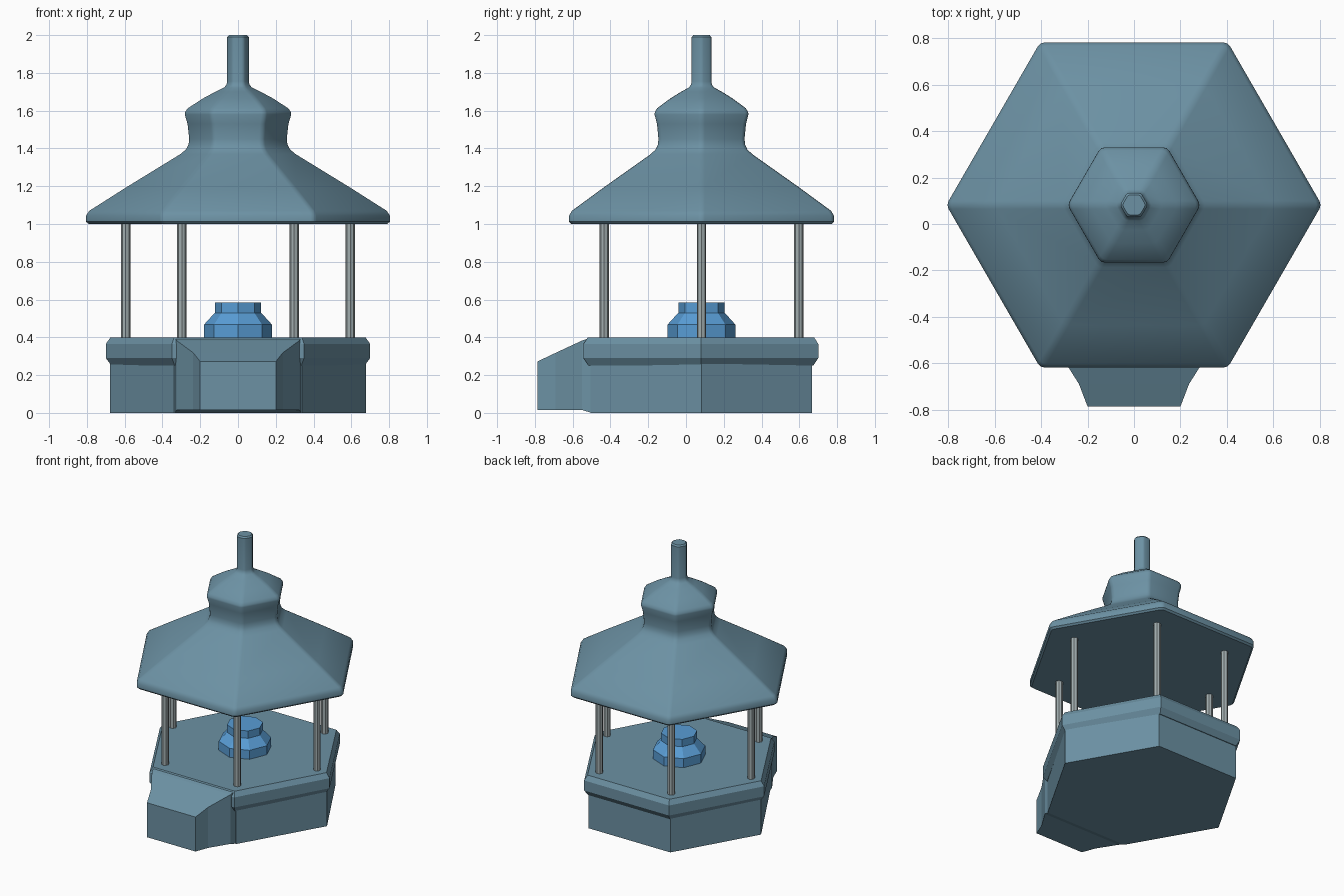
import bpy, math
from mathutils import Vector

if "Cube" in bpy.data.objects:
    bpy.data.objects.remove(bpy.data.objects["Cube"])

CY = 0.082  # pavilion centre in y


def mat(name, col):
    m = bpy.data.materials.new(name)
    m.diffuse_color = (*col, 1)
    m.use_nodes = True
    m.node_tree.nodes["Principled BSDF"].inputs["Base Color"].default_value = m.diffuse_color
    return m


TEAL = mat("slate_teal", (0.15, 0.285, 0.37))
BLUE = mat("bright_blue", (0.10, 0.34, 0.67))
GREY = mat("steel_grey", (0.36, 0.42, 0.43))


def polygon(n, r, corner=0.0):
    """Regular polygon with a vertex on +x and optionally softened corners."""
    pts = [Vector((math.cos(2 * math.pi * i / n), math.sin(2 * math.pi * i / n))) * r
           for i in range(n)]
    if not corner:
        return pts
    out = []
    for i, p in enumerate(pts):
        a = p + (pts[i - 1] - p).normalized() * corner
        b = p + (pts[(i + 1) % n] - p).normalized() * corner
        out += [a, (a + b) * 0.25 + p * 0.5, b]
    return out


def loft(name, rings, material, smooth=None):
    """Skin a stack of equal-length rings and cap both ends."""
    n = len(rings[0])
    verts = [v for r in rings for v in r]
    faces = [list(range(n))[::-1], [len(verts) - n + i for i in range(n)]]
    for k in range(len(rings) - 1):
        for i in range(n):
            j = (i + 1) % n
            faces.append([k * n + i, k * n + j, (k + 1) * n + j, (k + 1) * n + i])
    me = bpy.data.meshes.new(name)
    me.from_pydata(verts, [], faces)
    me.materials.append(material)
    ob = bpy.data.objects.new(name, me)
    bpy.context.collection.objects.link(ob)
    if smooth:
        bpy.ops.object.select_all(action='DESELECT')
        ob.select_set(True)
        bpy.context.view_layer.objects.active = ob
        bpy.ops.object.shade_smooth_by_angle(angle=math.radians(smooth))
    return ob


def stack(name, profile, n, material, soft=0.0, smooth=None, ys=1.0, at=(0, CY)):
    """Polygonal tower from (radius, height) pairs."""
    rings = []
    for r, z in profile:
        pts = polygon(n, r, min(soft, r * 0.2))
        rings.append([(at[0] + p.x, at[1] + p.y * ys, z) for p in pts])
    return loft(name, rings, material, smooth)


# plinth and its floor slab
stack("plinth", [(0.677, 0), (0.677, 0.26)], 6, TEAL)
stack("floor_slab", [(0.67, 0.25), (0.70, 0.29), (0.70, 0.365), (0.675, 0.4)],
      6, TEAL, ys=1.025, at=(0, 0.079))

# entrance ramp: half width, y, bottom z, top z
ramp = [(0.335, -0.50, 0.0, 0.4), (0.325, -0.55, 0.015, 0.383),
        (0.237, -0.69, 0.015, 0.318), (0.2, -0.787, 0.015, 0.272)]
loft("entrance_ramp", [[(-w, y, b), (w, y, b), (w, y, t), (-w, y, t)][::-1]
                       for w, y, b, t in reversed(ramp)], TEAL)

# two-tier roof with finial
stack("roof", [(0.795, 1.0), (0.809, 1.012), (0.809, 1.045), (0.792, 1.07),
               (0.60, 1.192), (0.31, 1.37), (0.28, 1.395), (0.267, 1.42),
               (0.263, 1.45), (0.272, 1.53), (0.287, 1.58), (0.285, 1.592),
               (0.272, 1.612), (0.19, 1.665), (0.125, 1.70), (0.078, 1.722),
               (0.064, 1.737), (0.060, 1.755), (0.060, 1.99), (0.050, 2.0)],
      6, TEAL, soft=0.02, smooth=35)

# columns under the roof corners
for i, p in enumerate(polygon(6, 0.595)):
    stack(f"column_{i + 1}", [(0.025, 0.395), (0.025, 1.005)], 8, GREY,
          at=(p.x, CY + p.y))

# blue pot in the middle
stack("centre_pot", [(0.18, 0.395), (0.18, 0.467), (0.123, 0.53), (0.123, 0.585)],
      8, BLUE)
